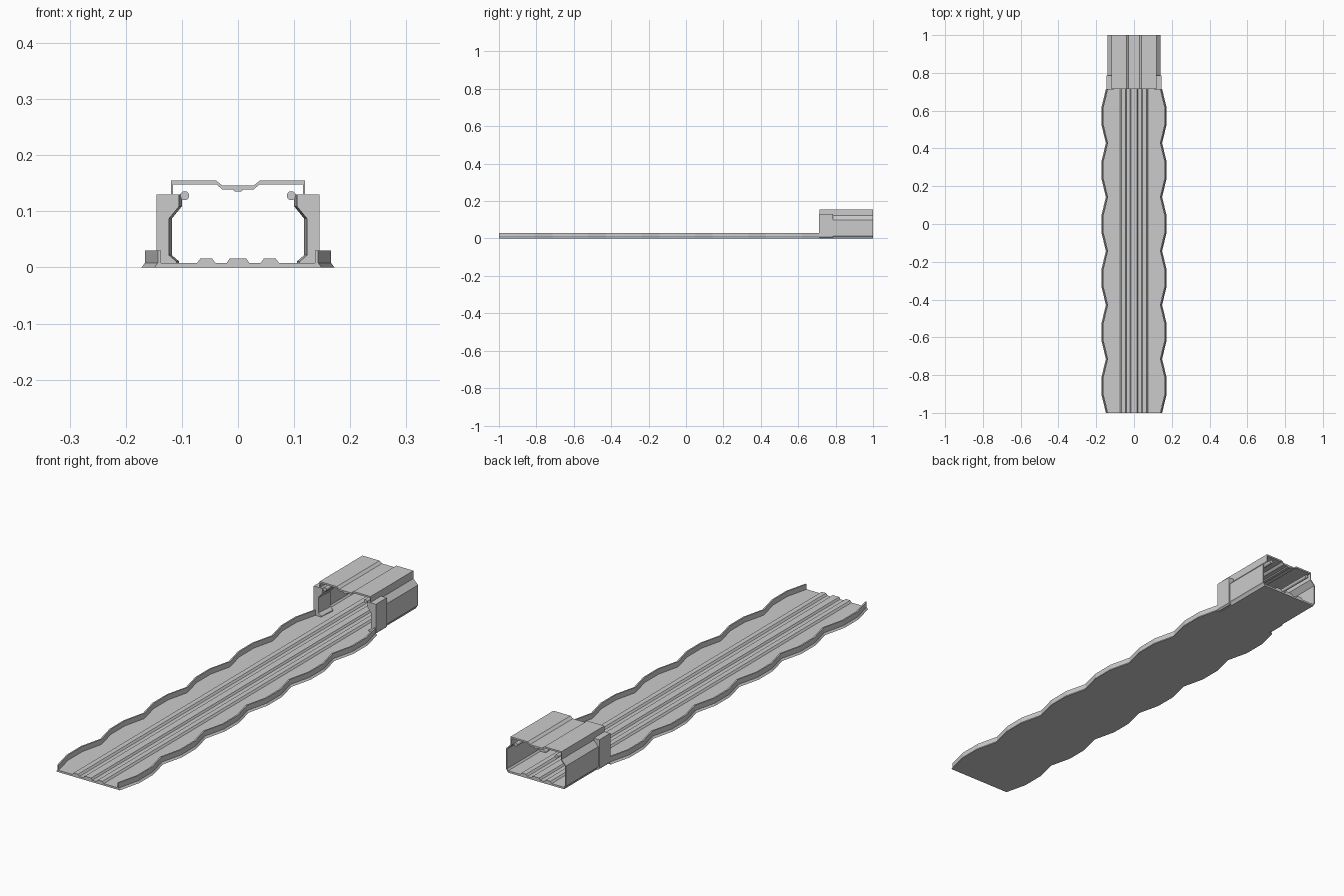
import bpy, bmesh, math

if "Cube" in bpy.data.objects:
    bpy.data.objects.remove(bpy.data.objects["Cube"])


def loft(name, sections):
    """Solid through a list of (y, closed xz profile) sections."""
    bm = bmesh.new()
    rings = [[bm.verts.new((x, y, z)) for x, z in prof] for y, prof in sections]
    n = len(rings[0])
    for a, b in zip(rings, rings[1:]):
        for i in range(n):
            j = (i + 1) % n
            bm.faces.new((a[i], a[j], b[j], b[i]))
    bm.faces.new(rings[0])
    bm.faces.new(rings[-1][::-1])
    bmesh.ops.recalc_face_normals(bm, faces=bm.faces)
    mesh = bpy.data.meshes.new(name)
    bm.to_mesh(mesh)
    bm.free()
    ob = bpy.data.objects.new(name, mesh)
    bpy.context.collection.objects.link(ob)
    return ob


def mirror_x(ob):
    ob.modifiers.new("Mirror", 'MIRROR').use_axis[0] = True
    return ob


def both(half):
    """Complete a right-hand open profile with its left-hand reflection."""
    return half + [(-x, z) for x, z in reversed(half)]


FLOOR, RIB = 0.008, 0.016
START, COLLAR_END, BACK = 0.714, 0.785, 1.0

# Three raised ribs, right half of the floor's upper surface
ribs = [(0.073, FLOOR), (0.067, RIB), (0.046, RIB), (0.040, FLOOR),
        (0.020, FLOOR), (0.015, RIB)]


# Scalloped tray: flared foot, thin upright rim and ribbed floor
def tray_profile(w):
    return both([(w + 0.006, 0), (w, FLOOR), (w, 0.03),
                 (w - 0.006, 0.03), (w - 0.006, FLOOR)] + ribs)


period = 2 / 7
stations = []
for k in range(6):
    y0 = -1 + k * period
    stations += [(y0, 0.143), (y0 + period / 3, 0.166), (y0 + period * 2 / 3, 0.166)]
stations.append((START, 0.143))
loft("scalloped_tray", [(y, tray_profile(w)) for y, w in stations])

# Ribbed floor under the housing
rear_floor = both([(0.131, 0), (0.135, FLOOR)] + ribs)
loft("housing_floor", [(START, rear_floor), (BACK, rear_floor)])

# Thin housing side walls with chamfered shoulders
side = [(0.129, 0.001), (0.140, 0.014), (0.140, 0.10), (0.119, 0.122),
        (0.1155, 0.122), (0.1155, 0.119), (0.1355, 0.098), (0.1355, 0.015), (0.129, 0.007)]
mirror_x(loft("housing_side", [(COLLAR_END - 0.01, side), (BACK, side)]))

# Roof with a central channel and turned-down edges
roof = both([(0.028, 0.139), (0.038, 0.148), (0.1155, 0.148), (0.1155, 0.121),
             (0.119, 0.121), (0.119, 0.155), (0.039, 0.155), (0.028, 0.146)])
# Inner surface runs left to right, then the outer surface returns
inner = [(0.028, 0.139), (0.038, 0.148), (0.1155, 0.148), (0.1155, 0.121)]
outer = [(0.119, 0.121), (0.119, 0.155), (0.039, 0.155), (0.028, 0.146)]
roof = ([(-x, z) for x, z in reversed(inner)] + inner + outer
        + [(-x, z) for x, z in reversed(outer)])
loft("housing_roof", [(START, roof), (BACK, roof)])

# Small key below the roof channel
key = both([(0.009, 0.140), (0.006, 0.135)])
loft("roof_key", [(START, key), (BACK, key)])


# Thick entrance collar, its opening narrowing inward
def collar_profile(d):
    return [(0.145, 0.008), (0.145, 0.13), (0.105 - d, 0.13), (0.105 - d, 0.109),
            (0.123 - d, 0.087), (0.123 - d, 0.022), (0.110 - d, 0.011),
            (0.110 - d, 0.006), (0.139, 0.002)]


mirror_x(loft("entrance_collar", [(START - 0.002, collar_profile(0)),
                                  (COLLAR_END, collar_profile(0.005))]))

# Round rods along the upper inside corners
circle = [(0.095 + 0.008 * math.cos(i * math.pi / 8),
           0.128 + 0.008 * math.sin(i * math.pi / 8)) for i in range(16)]
rod = mirror_x(loft("guide_rod", [(START, circle), (BACK, circle)]))
bpy.context.view_layer.objects.active = rod
rod.select_set(True)
bpy.ops.object.shade_smooth_by_angle(angle=math.radians(40))
